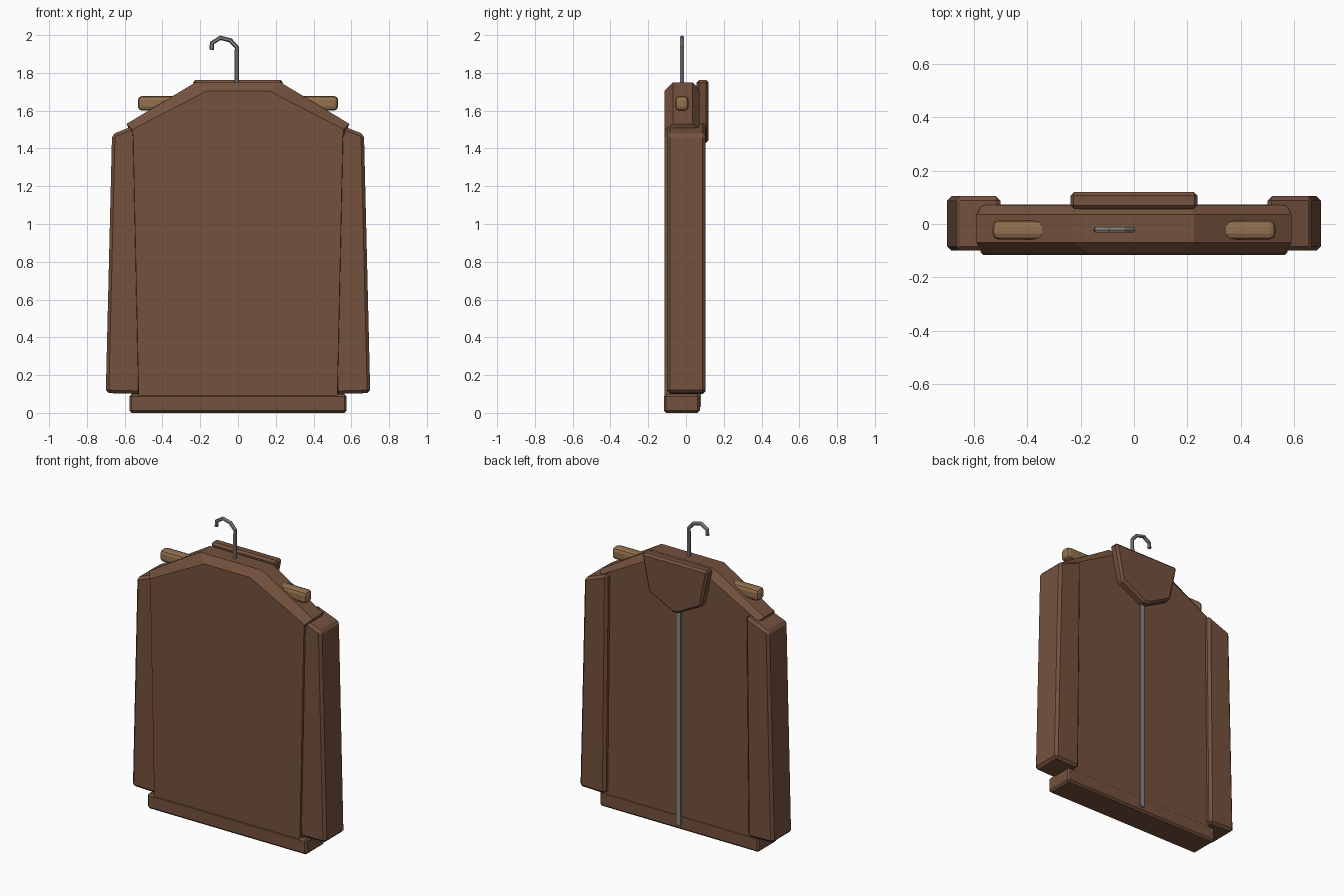
import bpy, bmesh

if "Cube" in bpy.data.objects:
    bpy.data.objects.remove(bpy.data.objects["Cube"])


def material(name, rgb):
    m = bpy.data.materials.new(name)
    m.diffuse_color = (*rgb, 1)
    m.use_nodes = True
    m.node_tree.nodes["Principled BSDF"].inputs["Base Color"].default_value = m.diffuse_color
    return m


BROWN = material("brown leather", (0.175, 0.083, 0.047))
WOOD = material("tan wood", (0.29, 0.165, 0.075))
METAL = material("grey metal", (0.24, 0.24, 0.24))


def loft(name, rings, mat, bevel=0.0, segments=1):
    """Join matching (x, z) outlines placed at successive y values."""
    bm = bmesh.new()
    loops = [[bm.verts.new((x, y, z)) for x, z in pts] for y, pts in rings]
    n = len(loops[0])
    for a, b in zip(loops, loops[1:]):
        for i in range(n):
            j = (i + 1) % n
            bm.faces.new((a[i], a[j], b[j], b[i]))
    bm.faces.new(loops[0])
    bm.faces.new(loops[-1])
    bmesh.ops.recalc_face_normals(bm, faces=bm.faces)
    me = bpy.data.meshes.new(name)
    bm.to_mesh(me)
    bm.free()
    me.materials.append(mat)
    ob = bpy.data.objects.new(name, me)
    bpy.context.collection.objects.link(ob)
    if bevel:
        mod = ob.modifiers.new("edge", 'BEVEL')
        mod.width = bevel
        mod.segments = segments
    return ob


def both(half):
    """Complete a right-hand outline with its mirror image."""
    return half + [(-x, z) for x, z in reversed(half)]


def box(name, x, y0, y1, z0, z1, mat, bevel=0.0, segments=1):
    pts = both([(x, z0), (x, z1)])
    return loft(name, [(y0, pts), (y1, pts)], mat, bevel, segments)


# Jacket body with chamfered shoulders
front = both([(0.525, 0.05), (0.555, 1.46), (0.56, 1.50), (0.165, 1.705)])
full = both([(0.53, 0.05), (0.56, 1.46), (0.59, 1.53), (0.225, 1.75)])
back = both([(0.525, 0.05), (0.555, 1.46), (0.57, 1.51), (0.19, 1.715)])
loft("jacket_body", [(-0.113, front), (-0.07, full), (0.035, full), (0.071, back)], BROWN)

# Waistband
box("waistband", 0.575, -0.117, 0.073, 0.0, 0.10, BROWN, 0.012)

# Sleeves
for side, label in ((1, "right"), (-1, "left")):
    pts = [(side * x, z) for x, z in
           [(0.515, 0.10), (0.70, 0.105), (0.667, 1.475), (0.50, 1.54)]]
    loft(label + "_sleeve", [(-0.10, pts), (0.104, pts)], BROWN, 0.016)

# Collar flap
collar = both([(0.02, 1.43), (0.19, 1.52), (0.24, 1.762)])
loft("collar", [(0.056, collar), (0.12, collar)], BROWN, 0.013)

# Zip strip
box("zip", 0.017, 0.068, 0.08, 0.03, 1.45, METAL)

# Hanger bar
box("hanger_bar", 0.53, -0.058, 0.014, 1.60, 1.678, WOOD, 0.022, 2)

# Hanger hook
path = [(-0.006, 1.70), (-0.006, 1.935), (-0.04, 1.972), (-0.093, 1.986),
        (-0.138, 1.958), (-0.14, 1.922)]
cu = bpy.data.curves.new("hanger_hook", 'CURVE')
cu.dimensions = '3D'
cu.bevel_depth = 0.012
cu.bevel_resolution = 1
cu.use_fill_caps = True
sp = cu.splines.new('POLY')
sp.points.add(len(path) - 1)
for p, (x, z) in zip(sp.points, path):
    p.co = (x, -0.022, z, 1)
sp.use_smooth = False
cu.materials.append(METAL)
bpy.context.collection.objects.link(bpy.data.objects.new("hanger_hook", cu))
